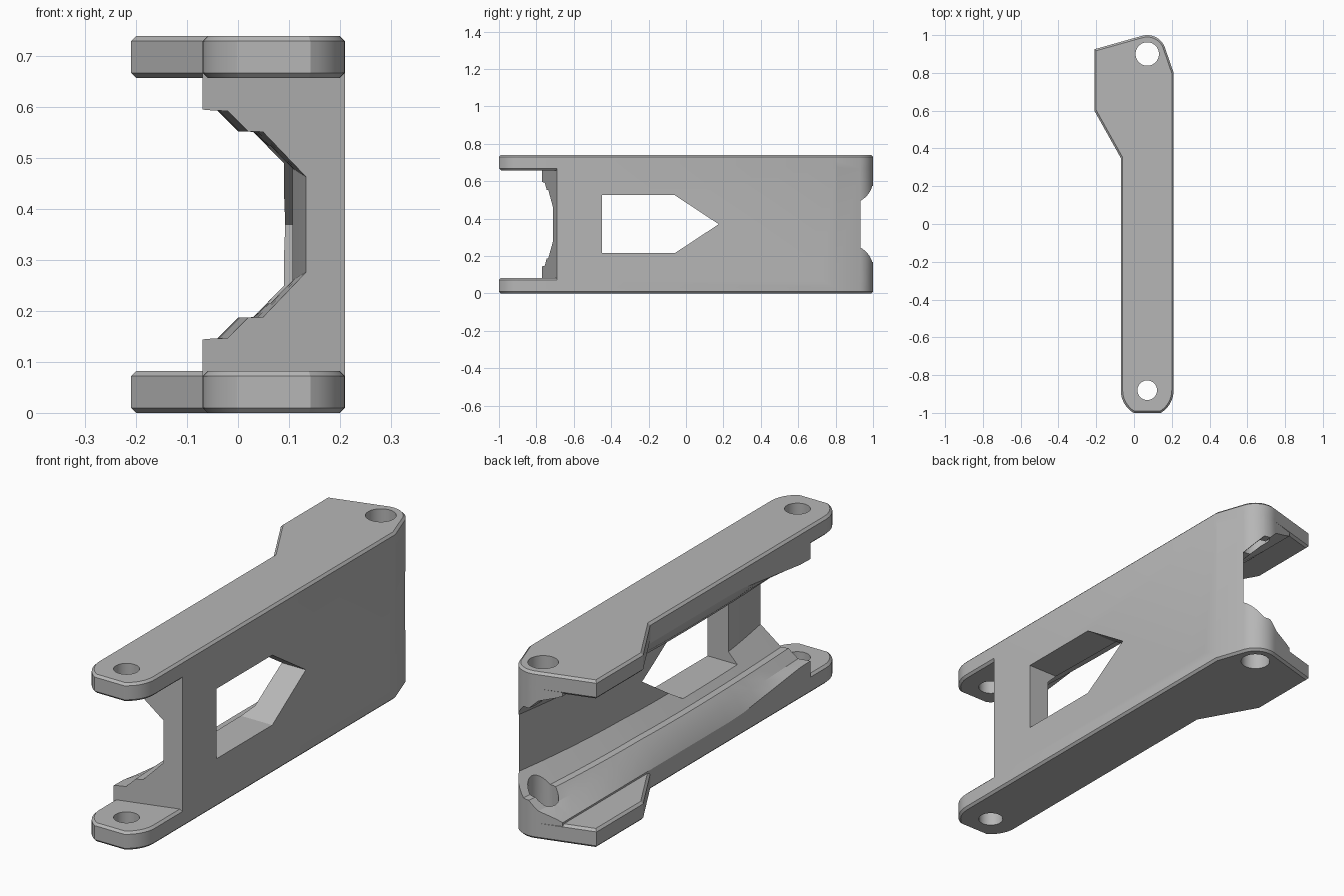
import bpy, bmesh
from math import cos, sin, radians, asin, degrees
from mathutils import Vector

cube = bpy.data.objects.get("Cube")
if cube:
    bpy.data.objects.remove(cube, do_unlink=True)

HEIGHT = 0.74
PLATE = 0.082

grey = bpy.data.materials.new("light grey")
grey.use_nodes = True
grey.diffuse_color = (0.47, 0.47, 0.47, 1)
grey.node_tree.nodes["Principled BSDF"].inputs["Base Color"].default_value = grey.diffuse_color


def finish(name, bm):
    bmesh.ops.recalc_face_normals(bm, faces=bm.faces)
    mesh = bpy.data.meshes.new(name)
    bm.to_mesh(mesh)
    bm.free()
    mesh.materials.append(grey)
    obj = bpy.data.objects.new(name, mesh)
    bpy.context.collection.objects.link(obj)
    return obj


def prism(name, points, direction, chamfer=0):
    """Extrude a closed loop of 3D points, optionally chamfering both rims."""
    bm = bmesh.new()
    base = bm.faces.new([bm.verts.new(p) for p in points])
    out = bmesh.ops.extrude_face_region(bm, geom=[base], use_keep_orig=True)
    moved = [g for g in out["geom"] if isinstance(g, bmesh.types.BMVert)]
    bmesh.ops.translate(bm, verts=moved, vec=direction)
    bmesh.ops.recalc_face_normals(bm, faces=bm.faces)
    if chamfer:
        rims = [e for e in bm.edges if abs(e.verts[0].co.z - e.verts[1].co.z) < 1e-5]
        bmesh.ops.bevel(bm, geom=rims, offset=chamfer, segments=1,
                        affect='EDGES', clamp_overlap=False)
    return finish(name, bm)


def boolean(target, tool, operation):
    mod = target.modifiers.new("join", 'BOOLEAN')
    mod.operation = operation
    mod.solver = 'EXACT'
    mod.object = tool
    bpy.context.view_layer.objects.active = target
    bpy.ops.object.modifier_apply(modifier=mod.name)
    bpy.data.objects.remove(tool, do_unlink=True)


def arc(cx, cy, r, start, end, steps):
    angles = [radians(start + (end - start) * i / steps) for i in range(steps + 1)]
    return [(cx + r * cos(a), cy + r * sin(a)) for a in angles]


def lift(points, z):
    return [(x, y, z) for x, y in points]


# Plan outlines
back_round = arc(0.07, 0.9, 0.1, 15, 108, 16)
flat = degrees(asin(0.12 / 0.14))
nose = arc(0.07, -0.88, 0.14, 180, 180 + flat, 8) + arc(0.07, -0.88, 0.14, -flat, 0, 8)
plate_outline = [(0.21, 0.8)] + back_round + [(-0.21, 0.925), (-0.21, 0.6), (-0.07, 0.35)] + nose
body_outline = [(0.21, 0.8)] + back_round + [(-0.07, 0.963), (-0.07, -0.77), (0.21, -0.69)]

# Solid core between the plates
bracket = prism("bracket", lift(body_outline, 0.03), Vector((0, 0, HEIGHT - 0.06)))


# Curved channel hollowed out of the core, mirrored top to bottom
def channel_section(y):
    wall = 0.09 + 0.085 * y * y
    shift = -0.02 + (0.07 if y > 0 else 0.035) * y * y
    fade = min(1, max(0, (y + 0.72) / 0.45))
    edge = 0.145 - 0.055 * fade
    drop = 0.03 * max(0, y - 0.3)
    low = [(-0.3, edge), (-0.07, edge), (shift - 0.02, 0.147 - drop),
           (shift + 0.02, 0.187 - drop), (shift + 0.05, 0.188 - drop),
           (wall, 0.188 - drop + 1.03 * (wall - shift - 0.05))]
    return [(x, y, z) for x, z in low] + [(x, y, HEIGHT - z) for x, z in reversed(low)]


bm = bmesh.new()
rings = [[bm.verts.new(p) for p in channel_section(-1 + 0.1 * i)] for i in range(22)]
for a, b in zip(rings, rings[1:]):
    for i in range(len(a)):
        j = (i + 1) % len(a)
        bm.faces.new((a[i], a[j], b[j], b[i]))
bm.faces.new(rings[0])
bm.faces.new(rings[-1])
bmesh.ops.triangulate(bm, faces=bm.faces)
boolean(bracket, finish("channel_cutter", bm), 'DIFFERENCE')

# Arrow shaped window through the wall
arrow = [(-0.45, 0.215), (-0.06, 0.215), (0.175, 0.37), (-0.06, 0.525), (-0.45, 0.525)]
window = prism("window_cutter", [(-0.2, y, z) for y, z in arrow], Vector((0.6, 0, 0)))
boolean(bracket, window, 'DIFFERENCE')

# Chamfered bottom and top plates
for z in (0, HEIGHT - PLATE):
    plate = prism("plate", lift(plate_outline, z), Vector((0, 0, PLATE)), 0.01)
    boolean(bracket, plate, 'UNION')

# Pin holes
for y, r in ((0.9, 0.062), (-0.88, 0.052)):
    ring = arc(0.07, y, r, 0, 360, 40)[:-1]
    pin = prism("pin_cutter", lift(ring, -0.1), Vector((0, 0, HEIGHT + 0.2)))
    boolean(bracket, pin, 'DIFFERENCE')

bpy.ops.object.select_all(action='DESELECT')
bracket.select_set(True)
bpy.context.view_layer.objects.active = bracket
bpy.ops.object.shade_smooth_by_angle(angle=radians(20))
